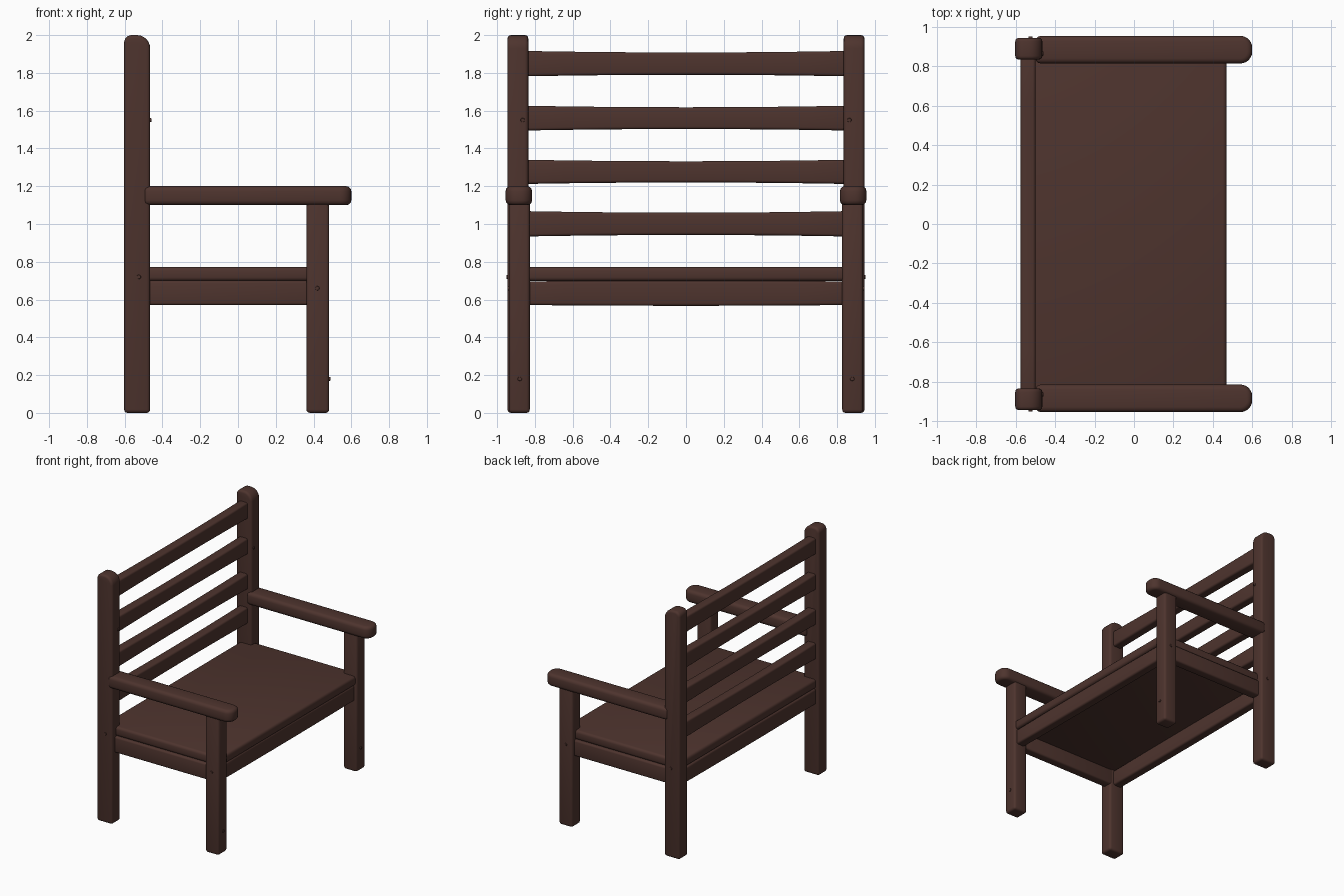
import bpy, bmesh, math
from mathutils import Vector

if "Cube" in bpy.data.objects:
    bpy.data.objects.remove(bpy.data.objects["Cube"])

wood = bpy.data.materials.new("dark brown wood")
wood.diffuse_color = (0.076, 0.034, 0.027, 1)
wood.use_nodes = True
wood.node_tree.nodes["Principled BSDF"].inputs["Base Color"].default_value = wood.diffuse_color


def finish(name, bm, bevel, mirror=False):
    """Turn a bmesh into a bevelled, smooth-shaded object, optionally mirrored in y."""
    bmesh.ops.recalc_face_normals(bm, faces=bm.faces)
    me = bpy.data.meshes.new(name)
    bm.to_mesh(me)
    bm.free()
    me.materials.append(wood)
    ob = bpy.data.objects.new(name, me)
    bpy.context.collection.objects.link(ob)
    if bevel:
        b = ob.modifiers.new("Bevel", 'BEVEL')
        b.width, b.segments = bevel, 3
        b.limit_method, b.angle_limit = 'ANGLE', math.radians(40)
        b.use_clamp_overlap = False
    if mirror:
        m = ob.modifiers.new("Mirror", 'MIRROR')
        m.use_axis = (False, True, False)
        m.use_mirror_merge = False
    bpy.ops.object.select_all(action='DESELECT')
    ob.select_set(True)
    bpy.context.view_layer.objects.active = ob
    bpy.ops.object.convert(target='MESH')
    bpy.ops.object.shade_smooth_by_angle(angle=math.radians(40))
    return ob


def prism(points, depth):
    """Extrude a closed 3D outline along a vector."""
    bm = bmesh.new()
    f = bm.faces.new([bm.verts.new(p) for p in points])
    ext = bmesh.ops.extrude_face_region(bm, geom=[f], use_keep_orig=True)
    vs = [g for g in ext["geom"] if isinstance(g, bmesh.types.BMVert)]
    bmesh.ops.translate(bm, verts=vs, vec=depth)
    return bm


def box(name, x, y, z, bevel=0.015, mirror=False):
    pts = [(x[0], y[0], z[0]), (x[1], y[0], z[0]), (x[1], y[1], z[0]), (x[0], y[1], z[0])]
    return finish(name, prism(pts, (0, 0, z[1] - z[0])), bevel, mirror)


def arc(cx, cy, r, a0, a1, n=6):
    return [(cx + r * math.cos(math.radians(a0 + (a1 - a0) * i / n)),
             cy + r * math.sin(math.radians(a0 + (a1 - a0) * i / n))) for i in range(n + 1)]


def hewn_rail(name, x, z, half=0.85, flare=0.008, bevel=0.014):
    """Rail along y, slightly thicker toward both ends."""
    bm = bmesh.new()
    rings = []
    for i in range(9):
        t = -1 + i / 4
        d = flare * t * t
        rings.append([bm.verts.new((px, t * half, pz)) for px, pz in
                      ((x[0], z[0] - d), (x[1], z[0] - d), (x[1], z[1] + d), (x[0], z[1] + d))])
    for a, b in zip(rings, rings[1:]):
        for k in range(4):
            bm.faces.new((a[k], a[(k + 1) % 4], b[(k + 1) % 4], b[k]))
    bm.faces.new(rings[0])
    bm.faces.new(rings[-1])
    return finish(name, bm, bevel)


# Tall back posts, top rounded more at the front
outline = [(-0.603, 0), (-0.465, 0)] + arc(-0.535, 1.93, 0.07, 0, 90) + arc(-0.563, 1.96, 0.04, 90, 180)
finish("back_post", prism([(x, 0.835, z) for x, z in outline], (0, 0.11, 0)), 0.018, True)

# Front legs
box("front_leg", (0.362, 0.483), (0.827, 0.938), (0, 1.12), 0.018, True)

# Armrests with rounded front ends
plan = [(-0.50, 0.955), (-0.50, 0.815)] + arc(0.54, 0.875, 0.06, -90, 0) + arc(0.54, 0.895, 0.06, 0, 90)
finish("armrest", prism([(x, y, 1.10) for x, y in plan], (0, 0, 0.10)), 0.026, True)

# Seat board
box("seat", (-0.575, 0.47), (-0.895, 0.895), (0.698, 0.773), 0.02)

# Apron frame under the seat
hewn_rail("front_apron", (0.385, 0.46), (0.567, 0.70), flare=-0.004)
hewn_rail("rear_apron", (-0.575, -0.50), (0.567, 0.70), flare=-0.004)
box("side_apron", (-0.50, 0.40), (0.835, 0.91), (0.57, 0.70), 0.014, True)

# Backrest slats
for i, z in enumerate([(0.942, 1.06), (1.22, 1.332), (1.503, 1.618), (1.79, 1.908)]):
    hewn_rail(f"back_slat_{i + 1}", (-0.575, -0.50), z)


# Wooden pegs on the posts and legs
def peg(name, pos, direction):
    bm = bmesh.new()
    bmesh.ops.create_cone(bm, cap_ends=True, segments=10, radius1=0.013, radius2=0.010, depth=0.012)
    rot = Vector((0, 0, 1)).rotation_difference(Vector(direction)).to_matrix()
    bmesh.ops.rotate(bm, verts=bm.verts, cent=(0, 0, 0), matrix=rot)
    bmesh.ops.translate(bm, verts=bm.verts, vec=pos)
    finish(name, bm, 0, True)


peg("post_side_peg", (-0.525, 0.945, 0.72), (0, 1, 0))
peg("leg_side_peg", (0.42, 0.938, 0.66), (0, 1, 0))
peg("post_front_peg", (-0.465, 0.865, 1.55), (1, 0, 0))
peg("leg_front_peg", (0.483, 0.88, 0.18), (1, 0, 0))
